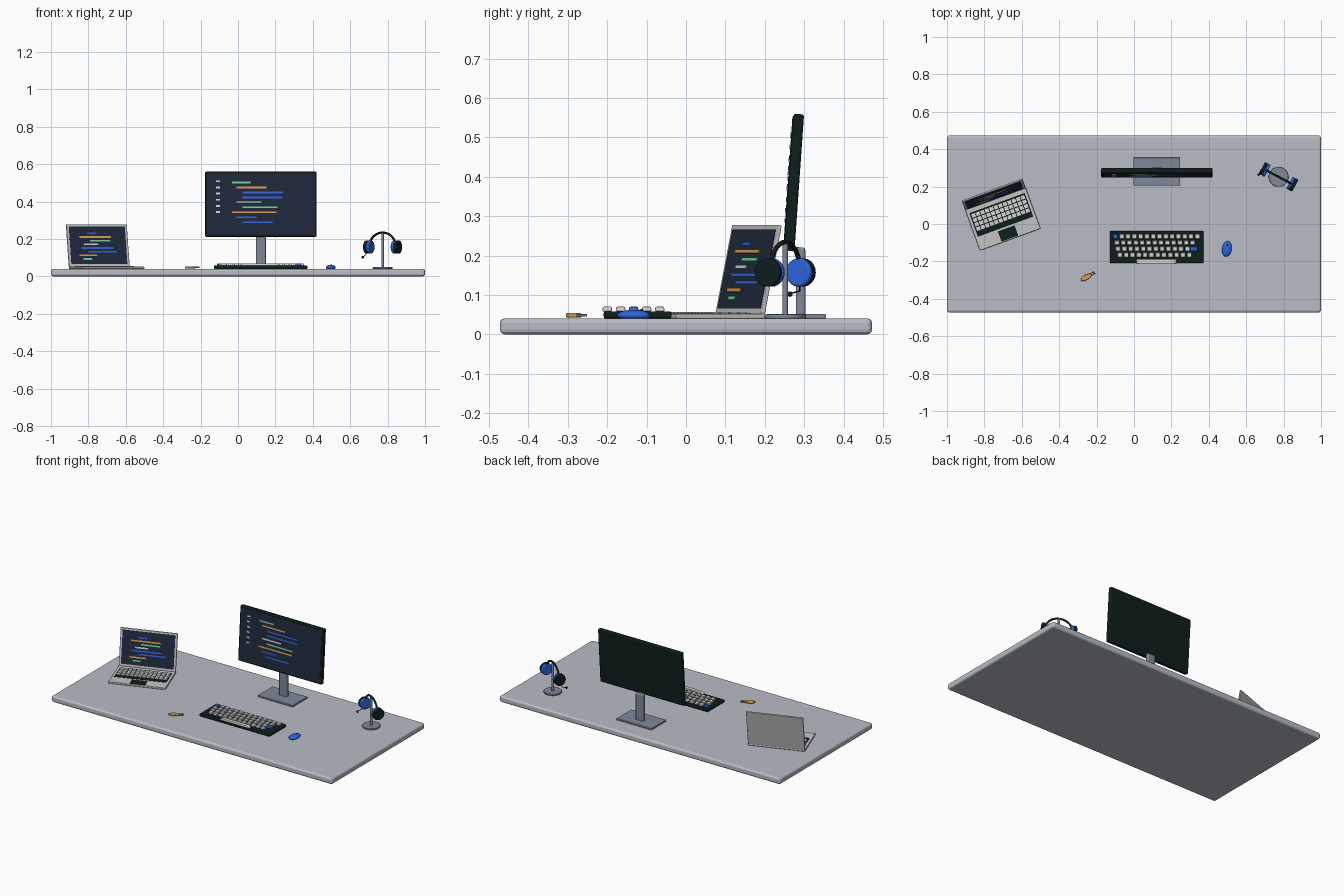
import bpy
import bmesh
import math
from mathutils import Matrix, Vector

if "Cube" in bpy.data.objects:
    bpy.data.objects.remove(bpy.data.objects["Cube"])


def material(name, rgb):
    m = bpy.data.materials.new(name)
    m.use_nodes = True
    m.diffuse_color = (*rgb, 1)
    m.node_tree.nodes["Principled BSDF"].inputs["Base Color"].default_value = (*rgb, 1)
    return m


DESK = material("desk grey", (0.48, 0.51, 0.56))
STEEL = material("stand grey", (0.21, 0.25, 0.32))
SILVER = material("laptop silver", (0.55, 0.55, 0.55))
LIGHT = material("light key grey", (0.66, 0.66, 0.66))
DARK = material("dark green black", (0.004, 0.013, 0.012))
NAVY = material("screen navy", (0.014, 0.022, 0.047))
BLUE = material("bright blue", (0.027, 0.133, 0.73))
ORANGE = material("orange", (0.73, 0.34, 0.075))
GREEN = material("mint green", (0.155, 0.69, 0.3))


def place(x, y, z, angle=0, axis="Z"):
    return Matrix.Translation((x, y, z)) @ Matrix.Rotation(math.radians(angle), 4, axis)


WORLD = place(0, 0, 0)


def finish(name, bm, mat, frame, bevel=0, segments=3, smooth=False):
    mesh = bpy.data.meshes.new(name)
    bm.to_mesh(mesh)
    bm.free()
    mesh.materials.append(mat)
    ob = bpy.data.objects.new(name, mesh)
    bpy.context.collection.objects.link(ob)
    ob.matrix_world = frame
    if bevel:
        mod = ob.modifiers.new("rounded edges", "BEVEL")
        mod.width, mod.segments = bevel, segments
    if smooth:
        bpy.ops.object.select_all(action="DESELECT")
        ob.select_set(True)
        bpy.context.view_layer.objects.active = ob
        bpy.ops.object.shade_smooth_by_angle(angle=math.radians(40))
    return ob


def boxes(name, parts, mat, frame=WORLD, bevel=0, segments=3, taper=1):
    """One mesh of boxes, each given as (centre, size)."""
    bm = bmesh.new()
    for centre, size in parts:
        m = Matrix.Translation(centre) @ Matrix.Diagonal((*size, 1))
        verts = bmesh.ops.create_cube(bm, size=1, matrix=m)["verts"]
        for v in verts:
            if v.co.z > centre[2]:
                v.co.x = centre[0] + (v.co.x - centre[0]) * taper
                v.co.y = centre[1] + (v.co.y - centre[1]) * taper
    return finish(name, bm, mat, frame, bevel, segments)


def disc(name, centre, radius, depth, mat, frame=WORLD, axis="Z", bevel=0, stretch=1):
    bm = bmesh.new()
    turn = Matrix.Rotation(math.pi / 2, 4, "Y" if axis == "X" else "Z")
    m = Matrix.Translation(centre) @ Matrix.Diagonal((stretch, 1, 1, 1)) @ turn
    bmesh.ops.create_cone(bm, cap_ends=True, segments=32, radius1=radius,
                          radius2=radius, depth=depth, matrix=m)
    ob = finish(name, bm, mat, frame, 0, 2, True)
    if bevel:
        mod = ob.modifiers.new("rounded rim", "BEVEL")
        mod.width, mod.segments = bevel, 2
    return ob


def tube(name, points, radius, mat, frame=WORLD):
    curve = bpy.data.curves.new(name, "CURVE")
    curve.dimensions = "3D"
    curve.bevel_depth = radius
    curve.bevel_resolution = 3
    curve.use_fill_caps = True
    spline = curve.splines.new("POLY")
    spline.points.add(len(points) - 1)
    for p, co in zip(spline.points, points):
        p.co = (*co, 1)
    curve.materials.append(mat)
    ob = bpy.data.objects.new(name, curve)
    bpy.context.collection.objects.link(ob)
    ob.matrix_world = frame


def ball(name, centre, size, mat, frame=WORLD, floor=None):
    bm = bmesh.new()
    m = Matrix.Translation(centre) @ Matrix.Diagonal((*size, 1))
    bmesh.ops.create_uvsphere(bm, u_segments=28, v_segments=16, radius=1, matrix=m)
    if floor is not None:
        geom = bm.verts[:] + bm.edges[:] + bm.faces[:]
        bmesh.ops.bisect_plane(bm, geom=geom, plane_co=(0, 0, floor),
                               plane_no=(0, 0, -1), clear_outer=True)
        bmesh.ops.holes_fill(bm, edges=bm.edges[:])
    finish(name, bm, mat, frame, smooth=True)


def code_lines(prefix, rows, top, pitch, height, y, frame):
    """Screen text bars: each row is (left, right, material)."""
    for mat in (BLUE, ORANGE, GREEN, LIGHT):
        parts = [(((a + b) / 2, y, top - i * pitch), (b - a, 0.003, height))
                 for i, (a, b, m) in enumerate(rows) if m == mat]
        boxes(prefix + "_lines_" + mat.name.replace(" ", "_"), parts, mat, frame)


# Desk top
boxes("desk_top", [((0, 0, 0.02), (2, 0.945, 0.04))], DESK, bevel=0.012)

# Monitor: stand, tilted panel, screen and its text
boxes("monitor_base", [((0.122, 0.28, 0.046), (0.25, 0.15, 0.012))], STEEL, bevel=0.003)
boxes("monitor_neck", [((0.122, 0.291, 0.133), (0.054, 0.024, 0.174))], STEEL, bevel=0.006)
boxes("monitor_mount", [((0.122, 0.28, 0.216), (0.04, 0.014, 0.01))], STEEL)
panel = place(0.122, 0.262, 0.212, -4, "X")
boxes("monitor_panel", [((0, 0, 0.174), (0.595, 0.027, 0.348))], DARK, panel, 0.006)
boxes("monitor_screen", [((0, -0.0135, 0.175), (0.575, 0.004, 0.328))], NAVY, panel)
code_lines("monitor", [
    (-0.155, -0.055, GREEN), (-0.13, 0.03, ORANGE), (-0.098, 0.116, BLUE),
    (-0.098, 0.116, BLUE), (-0.13, 0.003, LIGHT), (-0.098, 0.088, GREEN),
    (-0.155, 0.084, ORANGE), (-0.13, -0.024, BLUE), (-0.098, 0.062, BLUE),
], 0.29, 0.0267, 0.01, -0.016, panel)
boxes("monitor_icons", [((-0.23, -0.016, 0.296 - i * 0.033), (0.021, 0.003, 0.01))
                        for i in range(6)], LIGHT, panel)

# Laptop: base with key well and trackpad, then the leaning lid
laptop = place(-0.7025, 0.029, 0.04, 20)
boxes("laptop_base", [((0, 0, 0.006), (0.345, 0.24, 0.012))], SILVER, laptop, 0.003)
boxes("laptop_key_well", [((0, 0.021, 0.012), (0.315, 0.134, 0.002))], DARK, laptop)
boxes("laptop_keys", [(((c - 5.5) * 0.0255, -0.006 + r * 0.025, 0.014), (0.021, 0.02, 0.004))
                      for c in range(12) for r in range(4)], LIGHT, laptop)
boxes("laptop_trackpad", [((0, -0.085, 0.012), (0.095, 0.058, 0.002))], DARK, laptop)
lid = laptop @ place(0, 0.115, 0.01, -11.5, "X")
boxes("laptop_lid", [((0, 0, 0.116), (0.345, 0.01, 0.232))], SILVER, lid, 0.003)
boxes("laptop_screen", [((0, -0.005, 0.117), (0.318, 0.003, 0.205))], NAVY, lid)
code_lines("laptop", [
    (-0.06, -0.005, BLUE), (-0.105, 0.075, ORANGE), (-0.045, 0.07, GREEN),
    (-0.08, 0.0, LIGHT), (-0.1, 0.085, BLUE), (-0.06, 0.105, BLUE),
    (-0.11, -0.01, ORANGE), (-0.09, -0.04, GREEN),
], 0.182, 0.02, 0.009, -0.007, lid)

# Keyboard: case, staggered key rows, accents and space bar
boxes("keyboard_case", [((0.121, -0.123, 0.049), (0.5, 0.172, 0.018))], DARK, bevel=0.005)
light_keys = []
blue_keys = []
for row, (start, count) in enumerate([(-0.099, 14), (-0.091, 13), (-0.085, 13), (-0.075, 12)]):
    for col in range(count):
        accent = (row, col) in ((0, 0), (2, 12))
        width = 0.04 if (row, col) == (2, 12) else 0.027
        key = ((start + col * 0.0337, -0.067 - row * 0.033, 0.064), (width, 0.026, 0.012))
        (blue_keys if accent else light_keys).append(key)
light_keys.append(((0.12, -0.2, 0.064), (0.215, 0.026, 0.012)))
boxes("keyboard_keys", light_keys, LIGHT, bevel=0.003, segments=2, taper=0.85)
boxes("keyboard_accent_keys", blue_keys, BLUE, bevel=0.003, segments=2, taper=0.85)

# Mouse
mouse = place(0.496, -0.133, 0.04, -8)
ball("mouse_body", (0, 0, 0.008), (0.026, 0.042, 0.014), BLUE, mouse, 0)
disc("mouse_wheel", (0, 0.02, 0.018), 0.006, 0.005, DARK, mouse, "X")

# Memory stick
stick = place(-0.245, -0.279, 0.048, 30)
disc("memory_stick_body", (-0.012, 0, 0), 0.014, 0.011, ORANGE, stick, bevel=0.003, stretch=2.3)
boxes("memory_stick_plug", [((0.027, 0, 0), (0.028, 0.017, 0.007))], STEEL, stick)
boxes("memory_stick_holes", [((0.033, s * 0.004, 0.0035), (0.006, 0.004, 0.001))
                             for s in (-1, 1)], DARK, stick)

# Headphone stand
hanger = place(0.773, 0.252, 0, -28)
disc("headphone_stand_base", (0, 0, 0.045), 0.053, 0.01, STEEL, hanger, bevel=0.002)
disc("headphone_stand_pole", (0, 0, 0.138), 0.007, 0.186, STEEL, hanger)

# Headphones: band, cups with cushions, and microphone
arc = [math.pi * i / 24 for i in range(25)]
tube("headphone_band", [(0.08 * math.cos(a), 0, 0.16 + 0.074 * math.sin(a)) for a in arc],
     0.006, DARK, hanger)
for side, label in ((1, "left"), (-1, "right")):
    disc(label + "_ear_cup", (side * 0.092, 0, 0.157), 0.036, 0.018, DARK, hanger, "X", 0.004)
    disc(label + "_ear_cushion", (side * 0.075, 0, 0.157), 0.036, 0.018, BLUE, hanger, "X", 0.005)
tube("microphone_boom", [(0.688, 0.289, 0.128), (0.678, 0.289, 0.11), (0.666, 0.264, 0.103)],
     0.002, DARK)
ball("microphone_tip", (0.666, 0.264, 0.102), (0.007, 0.007, 0.007), DARK)
